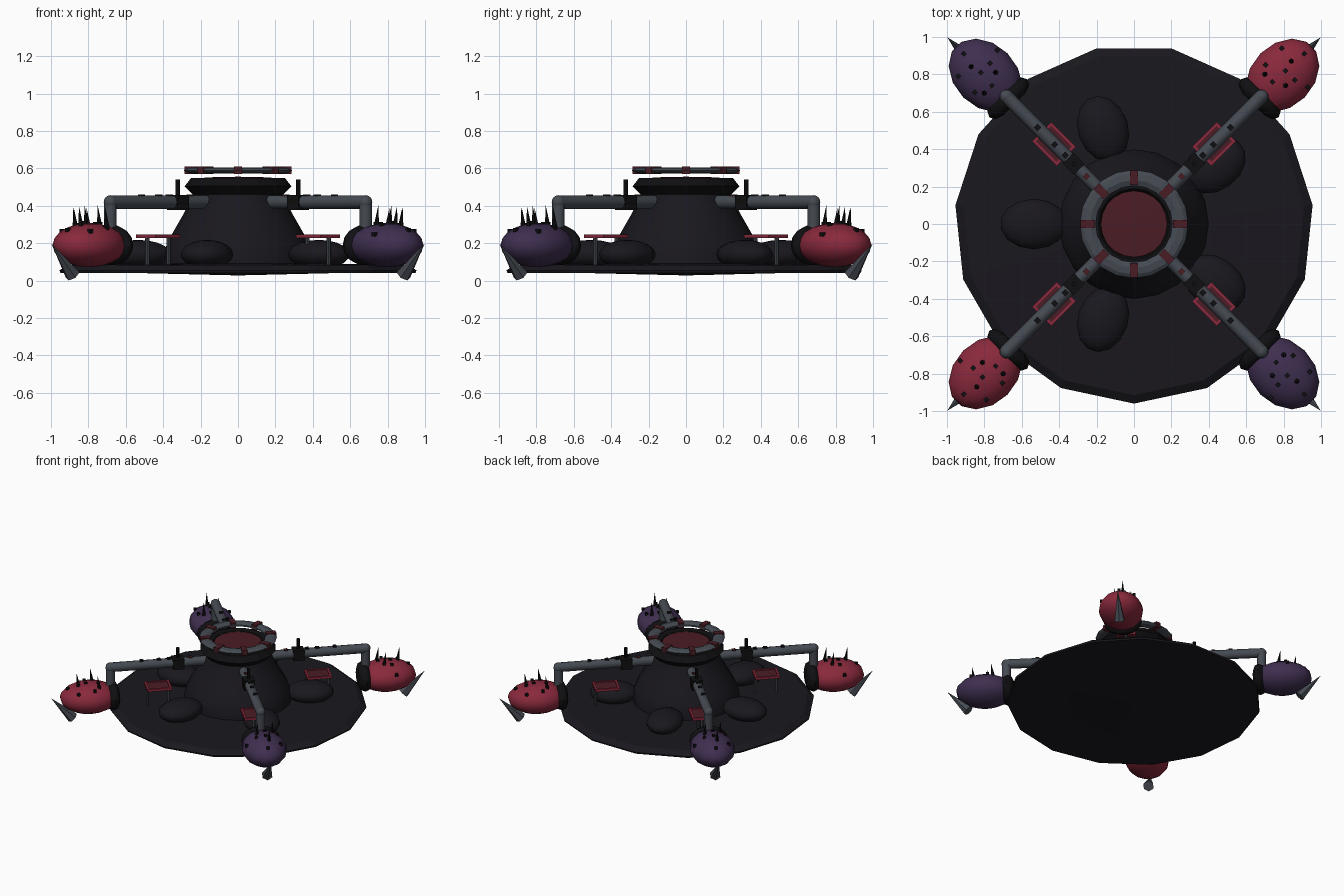
import bpy, bmesh, math
from mathutils import Matrix, Vector

if "Cube" in bpy.data.objects:
    bpy.data.objects.remove(bpy.data.objects["Cube"])

PALETTE = {
    "black": (0.005, 0.005, 0.006), "hull": (0.010, 0.009, 0.013),
    "steel": (0.06, 0.07, 0.085), "red": (0.25, 0.022, 0.045),
    "dark_red": (0.07, 0.012, 0.018), "purple": (0.05, 0.028, 0.08),
}
MATS = {}
for key, c in PALETTE.items():
    MATS[key] = bpy.data.materials.new(key)
    MATS[key].diffuse_color = (*c, 1)


def finish(name, bm, mat, M=Matrix(), smooth=None):
    bmesh.ops.recalc_face_normals(bm, faces=bm.faces)
    me = bpy.data.meshes.new(name)
    bm.to_mesh(me)
    bm.free()
    ob = bpy.data.objects.new(name, me)
    bpy.context.collection.objects.link(ob)
    me.transform(M)
    me.materials.append(MATS[mat])
    if smooth:
        bpy.ops.object.select_all(action='DESELECT')
        ob.select_set(True)
        bpy.context.view_layer.objects.active = ob
        bpy.ops.object.shade_smooth_by_angle(angle=math.radians(smooth))
    return ob


def lathe(name, profile, segs, mat, M=Matrix(), closed=False, smooth=None, start=-90):
    bm = bmesh.new()
    rings = []
    for r, z in profile:
        if r == 0:
            rings.append([bm.verts.new((0, 0, z))] * segs)
        else:
            rings.append([bm.verts.new((r * math.cos(a), r * math.sin(a), z)) for a in
                          (math.radians(start) + 2 * math.pi * i / segs for i in range(segs))])
    pairs = list(zip(rings, rings[1:] + rings[:1])) if closed else list(zip(rings, rings[1:]))
    for a, b in pairs:
        for i in range(segs):
            j = (i + 1) % segs
            bm.faces.new(list(dict.fromkeys((a[i], a[j], b[j], b[i]))))
    return finish(name, bm, mat, M, smooth)


def ellipsoid(name, loc, size, mat, M=Matrix(), u=14, v=10):
    bm = bmesh.new()
    bmesh.ops.create_uvsphere(bm, u_segments=u, v_segments=v, radius=1)
    return finish(name, bm, mat, M @ Matrix.Translation(loc) @ Matrix.Diagonal((*size, 1)), 60)


def rod(name, a, b, r1, r2, mat, M=Matrix(), segs=12):
    a, b = Vector(a), Vector(b)
    d = b - a
    bm = bmesh.new()
    bmesh.ops.create_cone(bm, cap_ends=True, segments=segs, radius1=r1, radius2=r2, depth=d.length)
    T = Matrix.Translation((a + b) / 2) @ d.to_track_quat('Z', 'Y').to_matrix().to_4x4()
    return finish(name, bm, mat, M @ T, 40 if segs > 8 else None)


def box(name, loc, size, mat, M=Matrix()):
    bm = bmesh.new()
    bmesh.ops.create_cube(bm, size=1)
    return finish(name, bm, mat, M @ Matrix.Translation(loc) @ Matrix.Diagonal((*size, 1)))


def rotz(deg):
    return Matrix.Rotation(math.radians(deg), 4, 'Z')


# fifteen-sided base plate
lathe("base_plate", [(0, .028), (.5, .04), (.955, .042), (.96, .055), (.915, .085), (0, .095)], 15, "hull")

# central bell-shaped hull, collar and glowing well
lathe("central_dome", [(.40, .08), (.40, .14), (.375, .21), (.335, .28), (.295, .35),
                       (.265, .41), (.245, .46), (0, .46)], 20, "hull", smooth=40)
lathe("neck_collar", [(0, .45), (.24, .46), (.285, .505), (.25, .55), (.19, .55), (.18, .535), (0, .535)],
      16, "black")
lathe("core_disc", [(0, .53), (.178, .53), (.178, .552), (0, .556)], 20, "dark_red")

# floating top ring with eight red clamps
lathe("top_ring", [(.29, .589), (.27, .602), (.235, .606), (.205, .594), (.205, .582), (.235, .572), (.27, .576)],
      20, "steel", closed=True)
for k in range(8):
    box("ring_clamp", (.247, 0, .590), (.078, .042, .042), "dark_red", rotz(45 * k))

# five dark sacs around the dome
for k in range(5):
    ellipsoid("side_sac", (.535, 0, .14), (.18, .135, .078), "hull", rotz(36 + 72 * k))

# coordinates on the pod top, for the quadrant facing +x +y
SPIKES = [(.70, .80), (.81, .74), (.84, .87)]
STUDS = [(.79, .94), (.91, .91), (.705, .85), (.81, .82), (.86, .77), (.74, .76), (.93, .73)]
PA, PB, PH, PR, PZ = .222, .167, .118, 1.124, .19


def pod_top(x, y):
    r = (x + y) / math.sqrt(2) - PR
    t = (y - x) / math.sqrt(2)
    return PZ + PH * math.sqrt(max(0, 1 - (r / PA) ** 2 - (t / PB) ** 2))


for k in range(4):
    Q = rotz(90 * k)
    M = Q @ rotz(45)
    # pod, its socket and ground claw
    ellipsoid("pod", (PR, 0, PZ), (PA, PB, PH), "purple" if k % 2 else "red", M)
    sock = M @ Matrix.Translation((.95, 0, PZ)) @ Matrix.Rotation(math.pi / 2, 4, 'Y')
    lathe("pod_socket", [(0, -.045), (.07, -.045), (.105, -.03), (.118, 0), (.105, .03), (.07, .045), (0, .045)],
          14, "black", sock @ Matrix.Diagonal((.92, 1.22, 1, 1)), smooth=50)
    rod("ground_claw", (1.25, 0, .03), (1.412, 0, .20), .042, 0, "steel", M, 6)
    # thorns and studs on the pod
    for x, y in SPIKES:
        z = pod_top(x, y) - .01
        rod("pod_thorn", (x, y, z), (x + .01, y + .01, z + .11), .015, 0, "black", Q, 6)
    for x, y in STUDS:
        box("pod_stud", (0, 0, 0), (.022, .022, .022), "black",
            Q @ Matrix.Translation((x, y, pod_top(x, y))) @ rotz(45))
    # pipe arm with elbow and down pipe
    rod("arm_pipe", (.24, 0, .42), (.965, 0, .42), .036, .036, "steel", M)
    rod("down_pipe", (.965, 0, .16), (.965, 0, .42), .034, .034, "steel", M)
    ellipsoid("arm_elbow", (.965, 0, .42), (.037, .037, .037), "steel", M, 12, 8)
    # valve block, antenna and rivets on the arm
    box("valve_block", (.455, 0, .418), (.085, .082, .082), "black", M)
    rod("antenna", (.455, .0, .44), (.455, .0, .54), .012, .012, "black", M, 8)
    for r in (.36, .52, .60, .73):
        box("arm_rivet", (r, 0, .456), (.028, .028, .012), "dark_red" if r < .5 else "black", M)
    # small red-framed table under the arm
    tx, tz, lx, ly, w = .605, .238, .187, .147, .016
    for s in (-1, 1):
        box("table_frame_side", (tx, s * (ly - w) / 2, tz), (lx, w, .02), "red", M)
        box("table_frame_end", (tx + s * (lx - w) / 2, 0, tz), (w, ly - 2 * w, .02), "red", M)
        rod("table_leg", (tx + s * .08, 0, .085), (tx + s * .08, 0, .235), .012, .012, "steel", M, 8)
    box("table_top", (tx, 0, tz - .002), (lx - 2 * w, ly - 2 * w, .012), "dark_red", M)

for m in bpy.data.materials:
    if m.users and not m.is_grease_pencil:
        m.use_nodes = True
        m.node_tree.nodes["Principled BSDF"].inputs["Base Color"].default_value = m.diffuse_color
